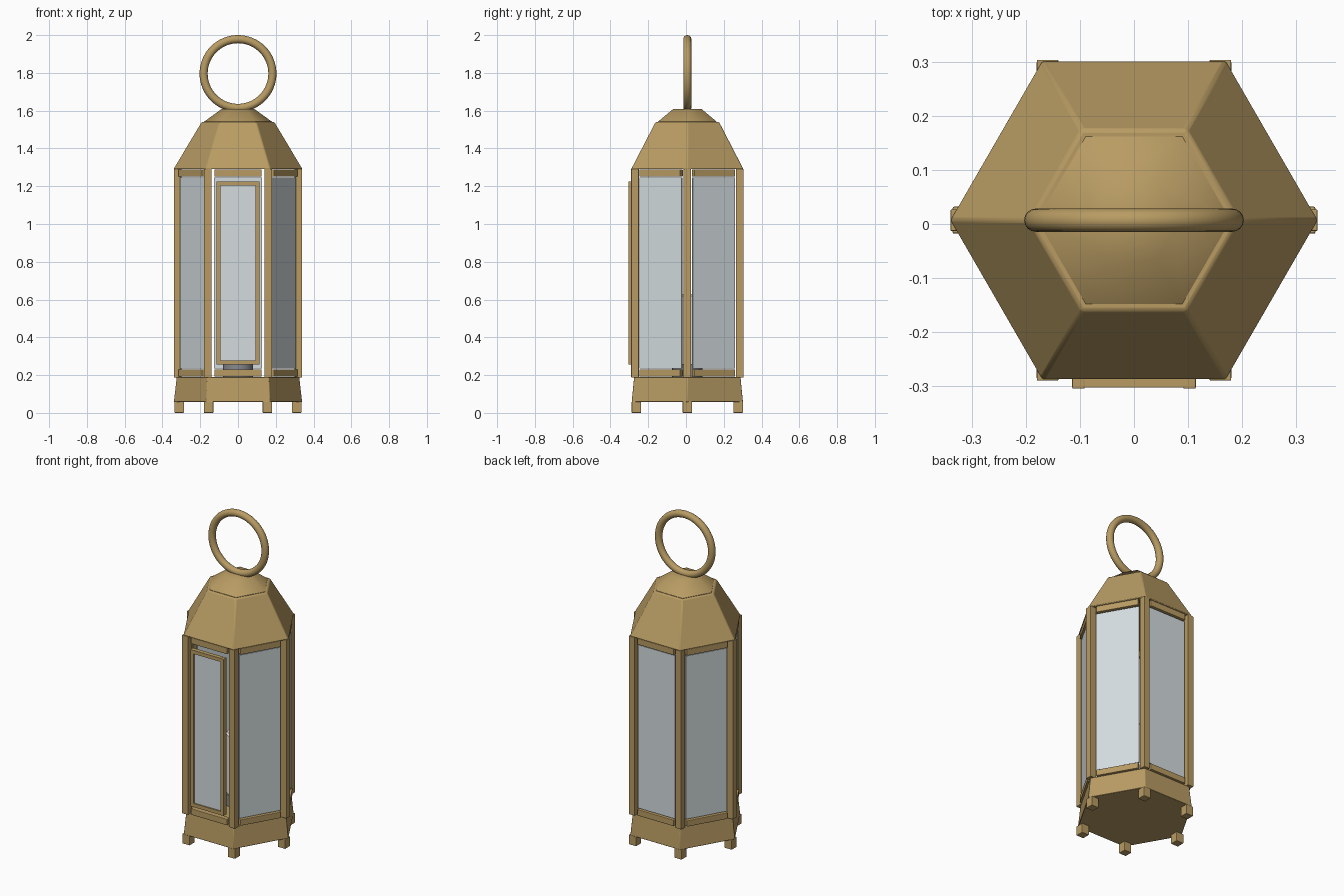
import bpy
import bmesh
from math import radians, sin, cos, pi
from mathutils import Matrix, Vector

if "Cube" in bpy.data.objects:
    bpy.data.objects.remove(bpy.data.objects["Cube"])

CY = 0.007        # body axis sits slightly behind the origin because of the door
POST_R = 0.32     # distance of the posts from the axis
APOTHEM = POST_R * cos(pi / 6)


def material(name, rgb, rough):
    mat = bpy.data.materials.new(name)
    mat.use_nodes = True
    color = (*rgb, 1.0)
    mat.diffuse_color = color
    bsdf = mat.node_tree.nodes["Principled BSDF"]
    bsdf.inputs["Base Color"].default_value = color
    bsdf.inputs["Roughness"].default_value = rough
    return mat


BRASS = material("aged brass", (0.48, 0.33, 0.125), 0.5)
GLASS = material("frosted glass", (0.66, 0.72, 0.74), 0.4)
WAX = material("candle wax", (0.85, 0.84, 0.80), 0.6)
PEWTER = material("grey pewter", (0.24, 0.25, 0.27), 0.5)


def finish(name, bm, mat, bevel=0.0, smooth=None):
    bmesh.ops.recalc_face_normals(bm, faces=bm.faces)
    mesh = bpy.data.meshes.new(name)
    bm.to_mesh(mesh)
    bm.free()
    mesh.materials.append(mat)
    obj = bpy.data.objects.new(name, mesh)
    bpy.context.collection.objects.link(obj)
    if bevel:
        mod = obj.modifiers.new("soft edges", 'BEVEL')
        mod.width = bevel
        mod.segments = 2
    if smooth:
        bpy.ops.object.select_all(action='DESELECT')
        obj.select_set(True)
        bpy.context.view_layer.objects.active = obj
        bpy.ops.object.shade_smooth_by_angle(angle=radians(smooth))
    return obj


def prism(name, rings, sides, mat, bevel=0.0, smooth=None):
    """Closed stack of regular polygons given as (radius, height)."""
    bm = bmesh.new()
    loops = []
    for r, z in rings:
        loops.append([bm.verts.new((r * cos(2 * pi * i / sides),
                                    CY + r * sin(2 * pi * i / sides), z))
                      for i in range(sides)])
    for low, high in zip(loops, loops[1:]):
        for i in range(sides):
            j = (i + 1) % sides
            bm.faces.new((low[i], low[j], high[j], high[i]))
    bm.faces.new(loops[0])
    bm.faces.new(loops[-1])
    return finish(name, bm, mat, bevel, smooth)


def box(name, center, size, mat, turn=0.0, bevel=0.0):
    """Box placed relative to the body axis, then turned about it."""
    bm = bmesh.new()
    place = (Matrix.Translation((0, CY, 0)) @ Matrix.Rotation(turn, 4, 'Z')
             @ Matrix.Translation(center) @ Matrix.Diagonal((*size, 1)))
    bmesh.ops.create_cube(bm, size=1, matrix=place)
    return finish(name, bm, mat, bevel)


# Base, roof and cap
prism("base", [(0.34, 0.058), (0.325, 0.19)], 6, BRASS, 0.003, 35)
prism("roof", [(0.343, 1.29), (0.194, 1.54)], 6, BRASS, 0.006, 35)
prism("cap", [(0.179, 1.535), (0.179, 1.542), (0.085, 1.61)], 6, BRASS, 0, 50)

# Carrying ring
bpy.ops.mesh.primitive_torus_add(
    major_radius=0.182, minor_radius=0.0215, major_segments=64, minor_segments=16,
    location=(0, CY, 1.7965), rotation=(pi / 2, 0, 0))
ring = bpy.context.object
ring.name = "carrying_ring"
ring.data.materials.append(BRASS)
bpy.ops.object.shade_smooth()

# Six corner posts and feet
for i in range(6):
    a = i * pi / 3
    post = Vector((POST_R * cos(a), POST_R * sin(a), 0.74))
    box(f"corner_post_{i + 1}", post, (0.04, 0.04, 1.104), BRASS, bevel=0.002)
    foot = Vector((0.311 * cos(a), 0.311 * sin(a), 0.03))
    box(f"foot_{i + 1}", foot, (0.05, 0.05, 0.06), BRASS, bevel=0.003)

# Rails on every side, fixed panes on all but the front
for i in range(6):
    turn = i * pi / 3
    for label, z in (("lower", 0.211), ("upper", 1.27)):
        box(f"{label}_rail_{i + 1}", (0, -APOTHEM, z), (0.25, 0.03, 0.038),
            BRASS, turn, 0.003)
    if i:
        box(f"glass_pane_{i}", (0, -APOTHEM, 0.74), (0.256, 0.01, 1.01), GLASS, turn)

# Framed front door
DOOR_Y = -0.297
for side, label in ((-1, "right"), (1, "left")):
    box(f"door_{label}_stile", (side * 0.103, DOOR_Y, 0.74), (0.023, 0.03, 0.97),
        BRASS, bevel=0.002)
for label, z in (("bottom", 0.266), ("top", 1.214)):
    box(f"door_{label}_rail", (0, DOOR_Y, z), (0.184, 0.026, 0.022), BRASS)
box("door_glass", (0, DOOR_Y, 0.74), (0.186, 0.01, 0.93), GLASS)

# Candle on its holder
prism("candle_holder", [(0.08, 0.188), (0.08, 0.26)], 32, PEWTER, 0, 35)
prism("candle", [(0.07, 0.258), (0.07, 0.62), (0.062, 0.63)], 32, WAX, 0, 35)
prism("wick", [(0.005, 0.628), (0.004, 0.66)], 8, PEWTER, 0, 50)
